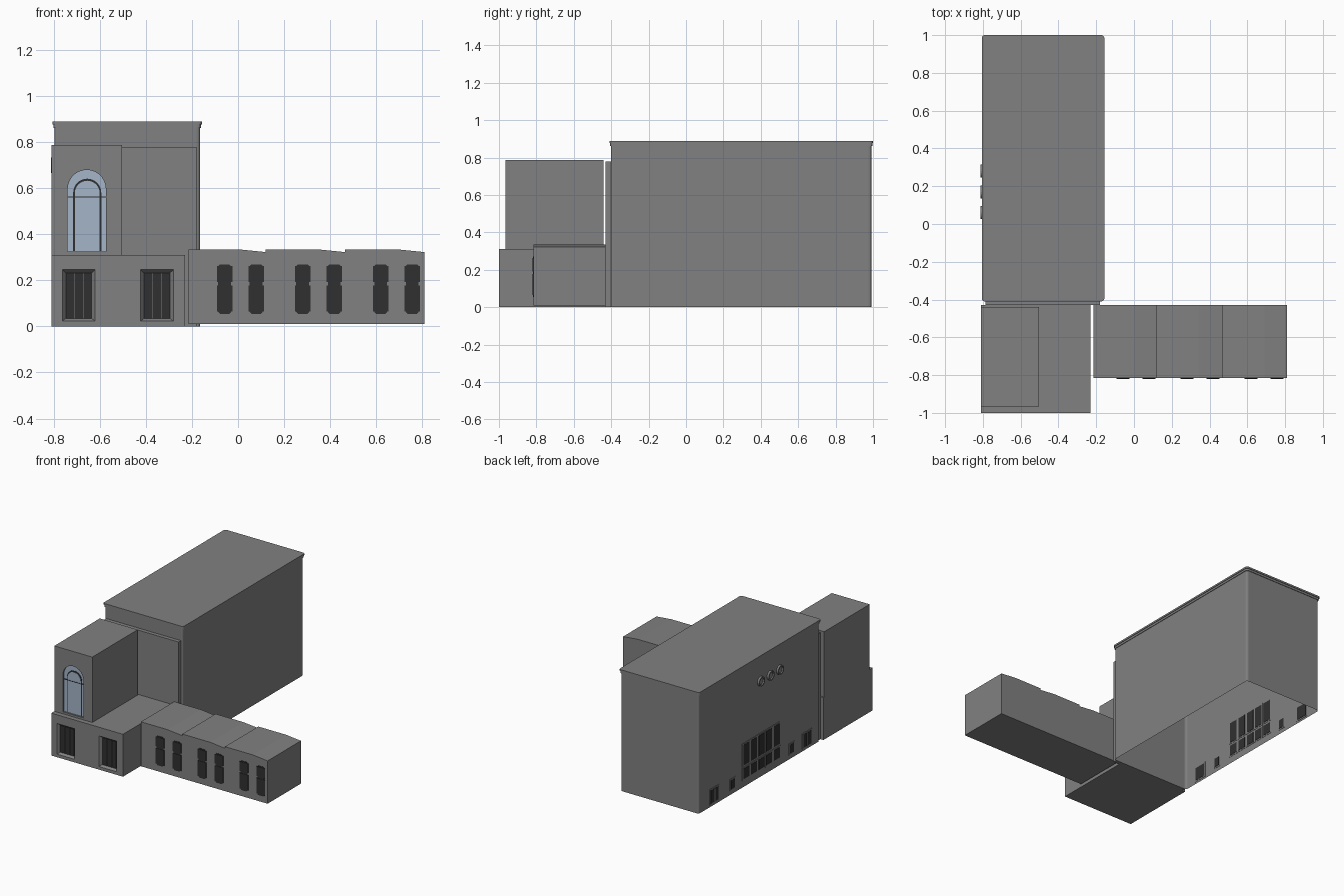
import bpy, bmesh, math

if "Cube" in bpy.data.objects:
    bpy.data.objects.remove(bpy.data.objects["Cube"], do_unlink=True)


def material(name, rgb):
    m = bpy.data.materials.new(name)
    m.use_nodes = True
    m.diffuse_color = (*rgb, 1)
    m.node_tree.nodes["Principled BSDF"].inputs["Base Color"].default_value = (*rgb, 1)
    return m


WALL = material("wall_grey", (0.22, 0.22, 0.22))
DARK = material("dark_window", (0.03, 0.03, 0.03))
GLASS = material("blue_glass", (0.37, 0.46, 0.58))

PLACE = {
    "x": lambda u, v, w: (w, u, v),
    "y": lambda u, v, w: (u, w, v),
    "z": lambda u, v, w: (u, v, w),
}


def prism(name, pts, axis, start, end, mat=WALL, open_start=False, end_pts=None):
    """Extrude a flat outline along an axis; end_pts gives a tapered far end."""
    bm = bmesh.new()
    a = [bm.verts.new(PLACE[axis](u, v, start)) for u, v in pts]
    b = [bm.verts.new(PLACE[axis](u, v, end)) for u, v in (end_pts or pts)]
    n = len(pts)
    for i in range(n):
        j = (i + 1) % n
        bm.faces.new((a[i], a[j], b[j], b[i]))
    bm.faces.new(b)
    if not open_start:
        bm.faces.new(a[::-1])
    bmesh.ops.recalc_face_normals(bm, faces=bm.faces)
    mesh = bpy.data.meshes.new(name)
    bm.to_mesh(mesh)
    bm.free()
    mesh.materials.append(mat)
    ob = bpy.data.objects.new(name, mesh)
    bpy.context.collection.objects.link(ob)
    return ob


def rect(u0, u1, v0, v1):
    return [(u0, v0), (u1, v0), (u1, v1), (u0, v1)]


def rounded(u0, u1, v0, v1, r, steps=3):
    pts = []
    corners = [(u1 - r, v1 - r), (u0 + r, v1 - r), (u0 + r, v0 + r), (u1 - r, v0 + r)]
    for k, (cu, cv) in enumerate(corners):
        for s in range(steps + 1):
            t = math.pi / 2 * (k + s / steps)
            pts.append((cu + r * math.cos(t), cv + r * math.sin(t)))
    return pts


def arch(u0, u1, v0, v1, steps=14):
    r = (u1 - u0) / 2
    arc = [math.pi * s / steps for s in range(steps + 1)]
    return [(u0, v0), (u1, v0)] + [
        (u0 + r + r * math.cos(t), v1 - r + r * math.sin(t)) for t in arc]


def circle(cu, cv, r, steps=20):
    return [(cu + r * math.cos(2 * math.pi * s / steps),
             cv + r * math.sin(2 * math.pi * s / steps)) for s in range(steps)]


def cut(target, cutter):
    """Carve a recess and discard the cutter."""
    cutter.hide_render = True
    mod = target.modifiers.new("recess", "BOOLEAN")
    mod.operation = "DIFFERENCE"
    mod.solver = "EXACT"
    mod.object = cutter
    deps = bpy.context.evaluated_depsgraph_get()
    mesh = bpy.data.meshes.new_from_object(target.evaluated_get(deps))
    target.modifiers.clear()
    target.data = mesh
    bpy.data.objects.remove(cutter, do_unlink=True)


# Main hall: open-bottomed shell with a stepped cornice
prism("hall_walls", rounded(-0.798, -0.165, -0.402, 0.992, 0.015), "z", 0, 0.865, open_start=True)
prism("cornice_lower", rounded(-0.802, -0.161, -0.406, 0.996, 0.015), "z", 0.862, 0.877)
prism("cornice_upper", rounded(-0.806, -0.157, -0.41, 1.0, 0.015), "z", 0.877, 0.89)
prism("link_wall", rect(-0.785, -0.18, -0.43, -0.402), "z", 0, 0.78)

# Entrance block with splayed window recesses
block = prism("entrance_block", rect(-0.81, -0.23, -1, -0.43), "z", 0, 0.31)
for cx in (-0.692, -0.352):
    outer = rect(cx - 0.072, cx + 0.072, 0.022, 0.247)
    inner = rect(cx - 0.056, cx + 0.056, 0.035, 0.232)
    cut(block, prism("cutter", outer, "y", -1.001, -0.98, end_pts=inner))
    prism("entrance_pane", inner, "y", -0.985, -0.979, DARK)
    for dx in (-0.02, 0.02):
        prism("entrance_bar", rect(cx + dx - 0.001, cx + dx + 0.001, 0.035, 0.232),
              "y", -0.988, -0.984)

# Tower with arched window
tower = prism("tower", rect(-0.81, -0.503, -0.965, -0.44), "z", 0.31, 0.788)
opening = arch(-0.74, -0.574, 0.325, 0.68)
cut(tower, prism("cutter", opening, "y", -0.97, -0.95))
prism("arch_surround", opening, "y", -0.953, -0.949, GLASS)
prism("arch_frame", arch(-0.716, -0.594, 0.327, 0.642), "y", -0.955, -0.952, DARK)
prism("arch_glass", arch(-0.709, -0.601, 0.327, 0.633), "y", -0.957, -0.954, GLASS)
prism("arch_transom", rect(-0.74, -0.574, 0.561, 0.565), "y", -0.959, -0.952, DARK)

# Low wing: three bays, each roof flat then falling slightly
bays = [(-0.215, 0.12), (0.12, 0.465), (0.465, 0.81)]
outline = [(0.81, 0.01), (-0.215, 0.01)]
for x0, x1 in bays:
    outline += [(x0, 0.335), (x1 - 0.12, 0.335), (x1, 0.323)]
prism("wing", outline, "y", -0.815, -0.43)

# Wing windows: paired, chamfered, with upper and lower shutters
for base in (-0.058, 0.281, 0.62):
    for cx in (base, base + 0.137):
        w, c = 0.028, 0.008
        pts = [(cx - w + c, 0.055), (cx + w - c, 0.055), (cx + w, 0.055 + c),
               (cx + w, 0.27 - c), (cx + w - c, 0.27), (cx - w + c, 0.27),
               (cx - w, 0.27 - c), (cx - w, 0.055 + c)]
        prism("wing_window", pts, "y", -0.818, -0.81, DARK)
        for z0, z1 in ((0.065, 0.178), (0.192, 0.262)):
            prism("wing_shutter", rect(cx - 0.034, cx + 0.034, z0, z1), "y", -0.82, -0.812, DARK)


def side_window(name, y0, y1, z0, z1):
    prism(name + "_frame", rect(y0 - 0.01, y1 + 0.01, z0 - 0.01, z1 + 0.01), "x", -0.802, -0.796)
    prism(name + "_pane", rect(y0, y1, z0, z1), "x", -0.804, -0.794, DARK)


# Side wall windows
for y0, y1 in ((0.77, 0.86), (-0.3, -0.21)):
    side_window("side_double", y0, y1, 0.025, 0.12)
    mid = (y0 + y1) / 2
    prism("side_mullion", rect(mid - 0.005, mid + 0.005, 0.025, 0.12), "x", -0.806, -0.803)
for y0 in (0.58, -0.1):
    side_window("side_small", y0, y0 + 0.045, 0.04, 0.105)

# Great side window: five bays in two rows
for i in range(5):
    y0 = 0.065 + i * 0.088
    side_window("great_lower", y0, y0 + 0.066, 0.06, 0.135)
    side_window("great_upper", y0, y0 + 0.066, 0.16, 0.31)

# Round vents high on the side wall
for y in (0.06, 0.17, 0.28):
    vent = prism("round_vent", circle(y, 0.7, 0.034), "x", -0.812, -0.79)
    cut(vent, prism("cutter", circle(y, 0.7, 0.025), "x", -0.82, -0.803))
